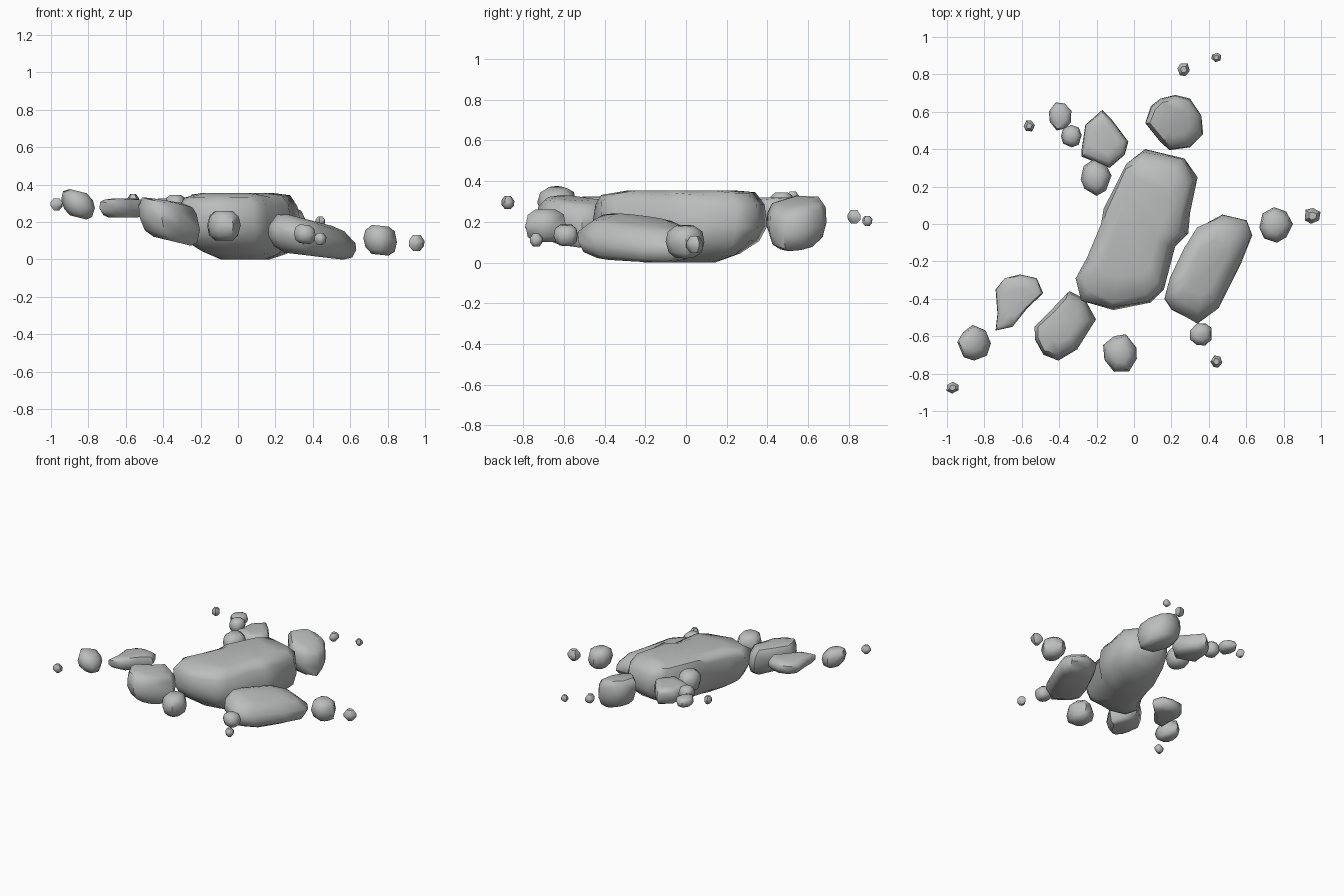
import bpy, bmesh, math, random

if "Cube" in bpy.data.objects:
    bpy.data.objects.remove(bpy.data.objects["Cube"])

random.seed(11)
stone = bpy.data.materials.new("grey stone")
stone.diffuse_color = (0.50, 0.51, 0.505, 1)
stone.use_nodes = True
stone.node_tree.nodes["Principled BSDF"].inputs["Base Color"].default_value = stone.diffuse_color

# levels: height fraction, outline scale
BOULDER = [(0.0, 0.40), (0.10, 0.70), (0.28, 0.91), (0.5, 1.0),
           (0.82, 0.98), (0.95, 0.88), (1.0, 0.6)]
BLOCK = [(0.0, 0.62), (0.14, 0.86), (0.45, 1.0), (0.78, 0.97), (0.94, 0.82), (1.0, 0.5)]
SLAB = [(0.0, 0.66), (0.12, 0.88), (0.38, 1.0), (0.62, 0.98), (0.92, 0.78), (1.0, 0.5)]
STONE = [(0.0, 0.50), (0.18, 0.86), (0.5, 1.0), (0.82, 0.88), (1.0, 0.5)]
PEBBLE = [(0.0, 0.45), (0.3, 0.95), (0.65, 1.0), (1.0, 0.5)]


def rock(name, outline, z0, z1, tilt=(0, 0), foot=(0, 0), levels=BOULDER, jitter=0.04, skew=0.0):
    """Loft a rock from its plan outline; tilt = z slope in x, y; foot = shift of the base;
    skew = extra x slope of the top only."""
    n = len(outline)
    cx = (min(p[0] for p in outline) + max(p[0] for p in outline)) / 2
    cy = (min(p[1] for p in outline) + max(p[1] for p in outline)) / 2
    bm = bmesh.new()
    rings = []
    for f, s in levels:
        ring = []
        for px, py in outline:
            k = s * (1 + (random.uniform(-jitter, jitter) if s < 0.99 else 0))
            x = cx + (px - cx) * k + foot[0] * (1 - f)
            y = cy + (py - cy) * k + foot[1] * (1 - f)
            g = f + (random.uniform(-jitter, jitter) if 0 < f < 1 else 0)
            z = z0 + (z1 - z0) * g + (tilt[0] + skew * f) * (x - cx) + tilt[1] * (y - cy)
            ring.append(bm.verts.new((x, y, max(z, 0.0))))
        rings.append(ring)
    for a, b in zip(rings, rings[1:]):
        for i in range(n):
            j = (i + 1) % n
            bm.faces.new((a[i], a[j], b[j], b[i]))
    bm.faces.new(rings[0])
    bm.faces.new(rings[-1])
    bmesh.ops.recalc_face_normals(bm, faces=bm.faces)
    me = bpy.data.meshes.new(name)
    bm.to_mesh(me)
    bm.free()
    ob = bpy.data.objects.new(name, me)
    bpy.context.collection.objects.link(ob)
    me.materials.append(stone)
    bpy.ops.object.select_all(action='DESELECT')
    ob.select_set(True)
    bpy.context.view_layer.objects.active = ob
    bpy.ops.object.shade_smooth_by_angle(angle=math.radians(50))
    return ob


def blob(x0, x1, y0, y1, sides, turn):
    """Rough polygon outline fitted into a plan box."""
    pts = []
    for i in range(sides):
        a = turn + math.tau * (i + random.uniform(-.15, .15)) / sides
        r = random.uniform(0.92, 1.08)
        pts.append((math.cos(a) * r, math.sin(a) * r))
    xs, ys = [p[0] for p in pts], [p[1] for p in pts]
    return [(x0 + (x - min(xs)) / (max(xs) - min(xs)) * (x1 - x0),
             y0 + (y - min(ys)) / (max(ys) - min(ys)) * (y1 - y0)) for x, y in pts]


# large central boulder
rock("main_boulder", [(.04, .40), (.25, .35), (.32, .25), (.28, .06), (.27, -.05),
     (.20, -.12), (.14, -.35), (.07, -.42), (-.13, -.46), (-.29, -.41), (-.33, -.30),
     (-.26, -.18), (-.19, 0), (-.17, .08), (-.05, .33)], 0.0, 0.355, foot=(.04, 0),
     jitter=.025)

# long slab leaning down to the right
rock("side_slab", [(.46, .05), (.59, .02), (.62, -.06), (.56, -.21), (.44, -.45),
     (.33, -.53), (.19, -.46), (.15, -.40), (.18, -.29), (.26, -.13), (.33, -.02)],
     0.02, 0.21, tilt=(-.12, 0), foot=(.02, 0), levels=SLAB, skew=-.14, jitter=.03)

# medium boulders
rock("back_right_boulder", [(.22, .69), (.30, .67), (.36, .58), (.37, .48), (.30, .41),
     (.19, .395), (.14, .44), (.06, .54), (.09, .63), (.14, .67)], 0.085, 0.305,
     tilt=(-.28, .08), levels=BLOCK)
rock("back_left_wedge", [(-.17, .61), (-.12, .56), (-.03, .44), (-.05, .37), (-.13, .30),
     (-.28, .36), (-.28, .40), (-.26, .53)], 0.19, 0.32, levels=BLOCK)
rock("left_flat_boulder", [(-.61, -.27), (-.52, -.29), (-.485, -.37), (-.57, -.45),
     (-.65, -.55), (-.74, -.57), (-.73, -.48), (-.74, -.35), (-.69, -.29)], 0.225, 0.325,
     levels=BLOCK)
rock("front_left_boulder", [(-.36, -.36), (-.28, -.40), (-.22, -.51), (-.32, -.67),
     (-.42, -.73), (-.50, -.70), (-.545, -.62), (-.54, -.55), (-.44, -.45)],
     0.105, 0.315, tilt=(-.24, 0), foot=(.03, 0), levels=BLOCK, skew=.08)

# small stones: x0, x1, y0, y1, z0, z1, slope in x
STONES = {
    "left_stone": (-.945, -.765, -.73, -.54, .225, .365, -.25),
    "front_stone": (-.165, .015, -.79, -.59, .10, .26, 0),
    "right_stone": (.67, .85, -.10, .09, .025, .18, -.1),
    "slab_stone": (.30, .415, -.65, -.53, .085, .185, -.1),
    "back_low_stone": (-.285, -.12, .15, .345, .20, .35, 0),
    "back_thin_stone": (-.455, -.335, .50, .65, .25, .325, 0),
    "back_link_stone": (-.39, -.28, .41, .53, .24, .345, 0),
}
for i, (name, (x0, x1, y0, y1, z0, z1, slope)) in enumerate(STONES.items()):
    rock(name, blob(x0, x1, y0, y1, 8, 0.4 * i), z0, z1, tilt=(slope, 0), levels=STONE)

# pebbles: centre and radius
PEBBLES = [(-.56, .525, .32, .03), (-.97, -.875, .295, .032), (.44, -.735, .11, .032),
           (.955, .043, .088, .042), (.265, .825, .225, .033), (.44, .89, .205, .025)]
for i, (x, y, z, r) in enumerate(PEBBLES):
    rock("pebble_%d" % (i + 1), blob(x - r, x + r, y - r, y + r, 6, 0.5 * i),
         z - r, z + r, levels=PEBBLE)
